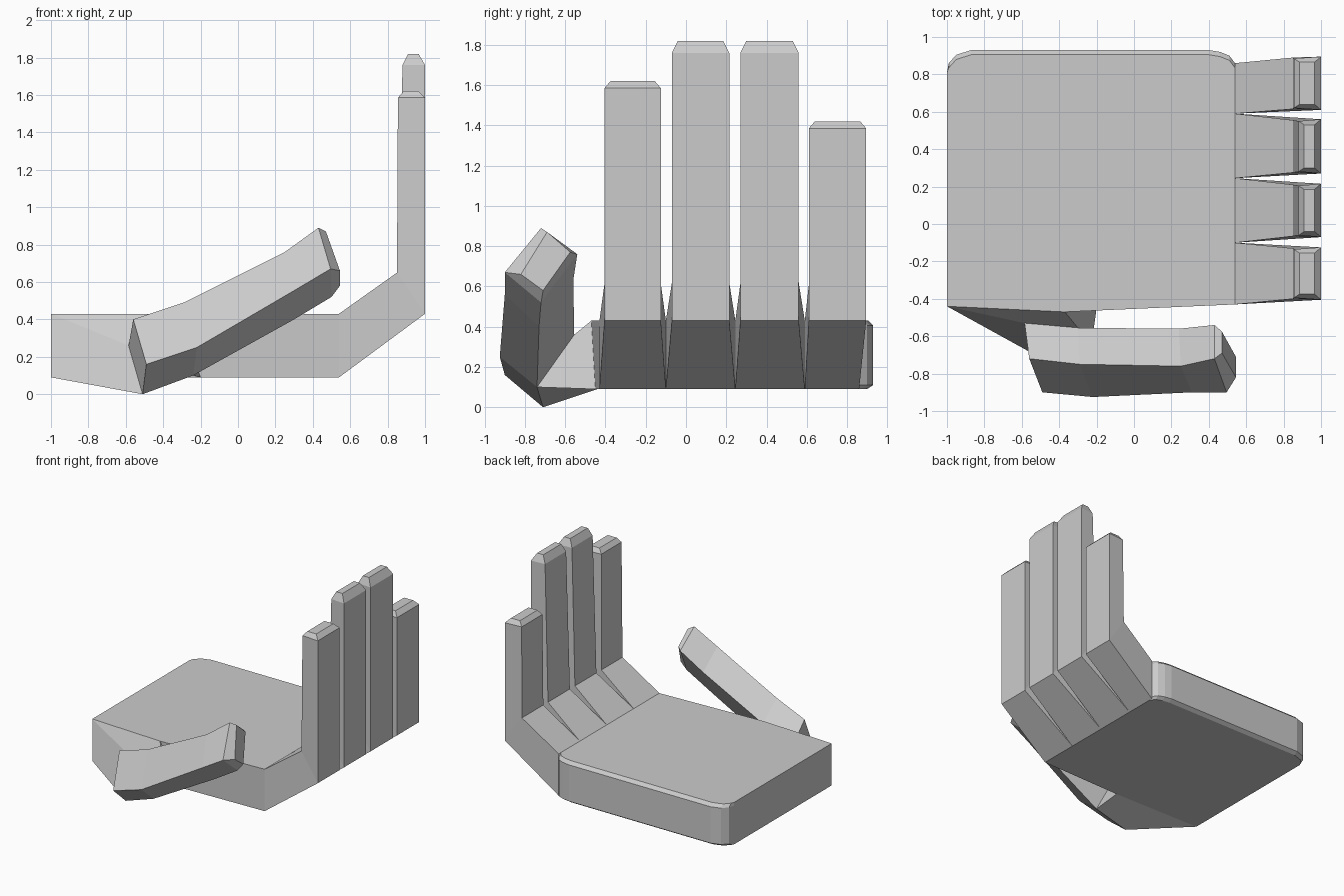
import bpy, bmesh

if "Cube" in bpy.data.objects:
    bpy.data.objects.remove(bpy.data.objects["Cube"])


def loft(name, rings, start=True, end=True, skip=()):
    """Skin consecutive rings; skip holds (ring, side) joints left open."""
    bm = bmesh.new()
    vs = [[bm.verts.new(p) for p in ring] for ring in rings]
    n = len(rings[0])
    for i in range(len(vs) - 1):
        for j in range(n):
            if (i, j) in skip:
                continue
            k = (j + 1) % n
            bm.faces.new((vs[i][j], vs[i][k], vs[i + 1][k], vs[i + 1][j]))
    if start:
        bm.faces.new(vs[0][::-1])
    if end:
        bm.faces.new(vs[-1])
    bmesh.ops.recalc_face_normals(bm, faces=bm.faces)
    me = bpy.data.meshes.new(name)
    bm.to_mesh(me)
    bm.free()
    ob = bpy.data.objects.new(name, me)
    bpy.context.collection.objects.link(ob)
    return ob


# Palm: slab with rounded back corners and a softened back edge
def palm_ring(z, inset):
    t = (z - 0.09) / 0.34
    pts = [(-1, -0.44), (-0.2 - 0.17 * t, -0.45 - 0.02 * t), (0.54, -0.43),
           (0.54, 0.86), (0.51, 0.9), (0.46, 0.92), (0.4, 0.93),
           (-0.87, 0.93), (-0.95, 0.905), (-0.99, 0.86), (-1, 0.81)]
    return [(x, y - inset if y > 0.85 else y, z) for x, y in pts]


levels = [(0.09, 0.03), (0.11, 0), (0.405, 0), (0.43, 0.025)]
palm = [palm_ring(z, d) for z, d in levels]
loft("palm", palm, skip={(i, j) for i in range(3) for j in (0, 2)})


# Fingers: slanted knuckle, upright shaft, chamfered tip
def finger(name, root, y0, y1, top, shoulder, inner):
    def ring(outer, inner_pt, a, b, taper=0.0):
        (xo, zo), (xi, zi) = outer, inner_pt
        return [(xo, a, zo), (xo, b, zo), (xi, b - taper, zi), (xi, a + taper, zi)]
    loft(name, [
        ring((0.54, 0.09), (0.54, 0.43), *root),
        ring((1.0, 0.43), (0.85, 0.65), y0, y1, 0.005),
        ring((1.0, shoulder), (inner, shoulder), y0, y1, 0.01),
        ring((0.965, top), (inner + 0.03, top), y0 + 0.03, y1 - 0.03),
    ], start=False)


finger("index_finger", (-0.43, -0.1), -0.405, -0.125, 1.62, 1.585, 0.855)
finger("middle_finger", (-0.1, 0.245), -0.07, 0.215, 1.82, 1.76, 0.88)
finger("ring_finger", (0.245, 0.59), 0.27, 0.56, 1.82, 1.76, 0.88)
finger("little_finger", (0.59, 0.86), 0.61, 0.895, 1.42, 1.385, 0.855)

# Thumb: four-sided bent tube with a blunted end
thumb = [
    [(-0.56, -0.72, 0.4), (-0.49, -0.9, 0.16), (-0.51, -0.71, 0.0), (-0.585, -0.53, 0.26)],
    [(-0.29, -0.75, 0.49), (-0.22, -0.925, 0.25), (-0.24, -0.74, 0.1), (-0.3, -0.555, 0.36)],
    [(0.25, -0.76, 0.76), (0.31, -0.9, 0.56), (0.3, -0.73, 0.4), (0.24, -0.56, 0.63)],
    [(0.43, -0.72, 0.89), (0.495, -0.9, 0.67), (0.5, -0.72, 0.52), (0.43, -0.54, 0.76)],
    [(0.47, -0.69, 0.87), (0.545, -0.82, 0.66), (0.545, -0.71, 0.58), (0.47, -0.575, 0.77)],
]
loft("thumb", thumb, skip={(0, 2)})

# Thumb root: bridges the palm side to the inner side of the thumb
(_, _, p3, p4), (_, _, m3, m4) = thumb[:2]
loft("thumb_root", [[palm[3][0], palm[0][0], palm[0][1], palm[3][1]],
                    [p4, p3, m3, m4]], start=False, end=False)
